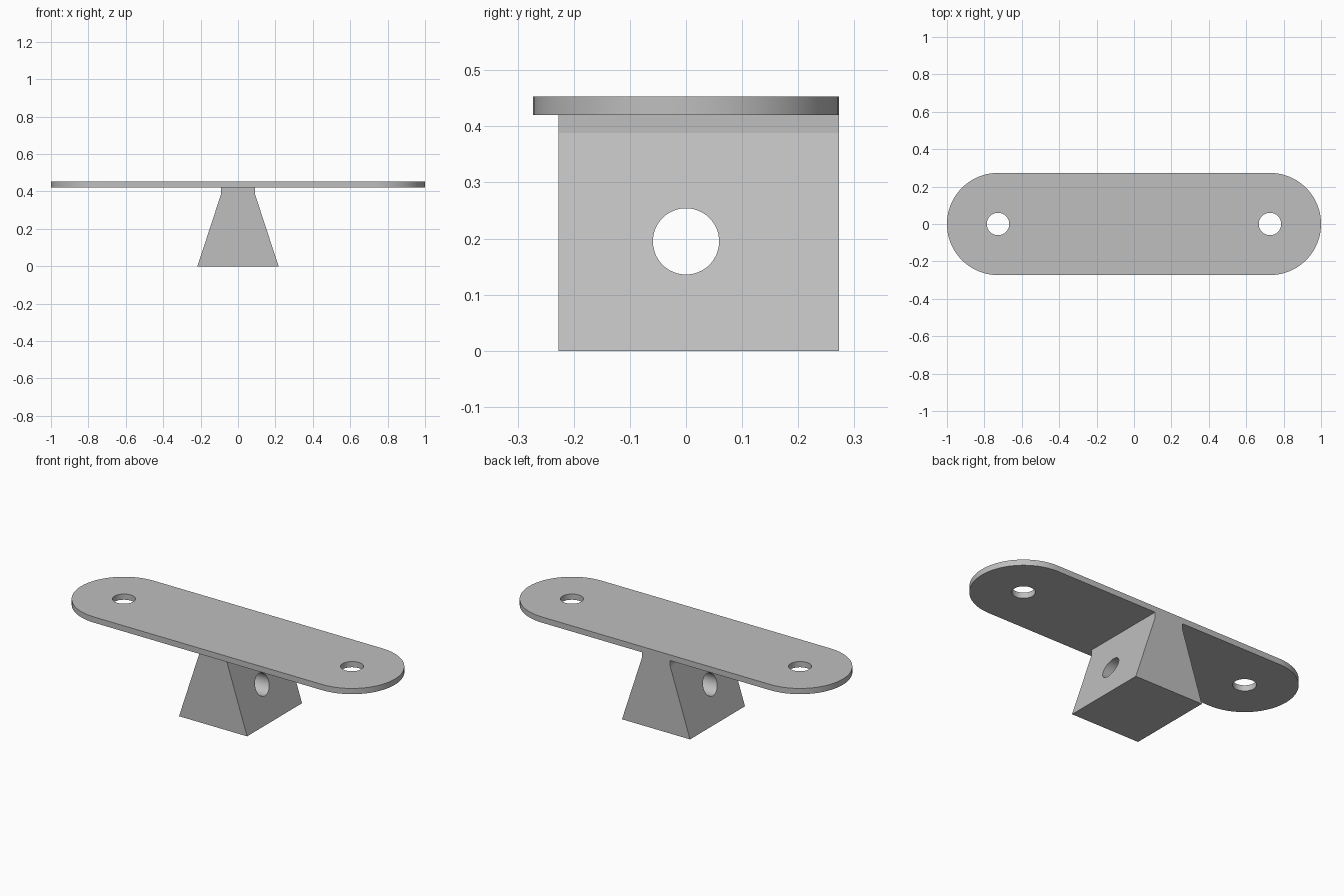
import bpy
import bmesh
from math import pi, cos, sin, radians
from mathutils import Matrix

cube = bpy.data.objects.get("Cube")
if cube:
    bpy.data.objects.remove(cube, do_unlink=True)

# Single metal colour
GREY = (0.52, 0.52, 0.52, 1)
metal = bpy.data.materials.new("plain grey metal")
metal.use_nodes = True
metal.diffuse_color = GREY
metal.node_tree.nodes["Principled BSDF"].inputs["Base Color"].default_value = GREY

PLATE_BOTTOM, PLATE_TOP = 0.42, 0.453
END_RADIUS, END_X = 0.273, 0.727
HOLE_RADIUS = 0.06


def prism(name, outline, offset):
    """Extrude a closed outline of 3D points by an offset."""
    bm = bmesh.new()
    face = bm.faces.new([bm.verts.new(p) for p in outline])
    result = bmesh.ops.extrude_face_region(bm, geom=[face])
    moved = [v for v in result["geom"] if isinstance(v, bmesh.types.BMVert)]
    bmesh.ops.translate(bm, verts=moved, vec=offset)
    bmesh.ops.recalc_face_normals(bm, faces=bm.faces)
    mesh = bpy.data.meshes.new(name)
    bm.to_mesh(mesh)
    bm.free()
    obj = bpy.data.objects.new(name, mesh)
    bpy.context.collection.objects.link(obj)
    mesh.materials.append(metal)
    return obj


def drill(obj, centre, radius, axis):
    """Cut a round hole through an object along x or z."""
    turn = Matrix.Rotation(pi / 2, 4, "Y") if axis == "X" else Matrix()
    bm = bmesh.new()
    bmesh.ops.create_cone(bm, cap_ends=True, segments=64, radius1=radius,
                          radius2=radius, depth=1,
                          matrix=Matrix.Translation(centre) @ turn)
    mesh = bpy.data.meshes.new("hole_cutter")
    bm.to_mesh(mesh)
    bm.free()
    mesh.materials.append(metal)
    cutter = bpy.data.objects.new("hole_cutter", mesh)
    cutter.hide_render = True
    bpy.context.collection.objects.link(cutter)
    mod = obj.modifiers.new("hole", "BOOLEAN")
    mod.operation = "DIFFERENCE"
    mod.solver = "EXACT"
    mod.object = cutter
    bpy.context.view_layer.objects.active = obj
    bpy.ops.object.modifier_apply(modifier=mod.name)
    bpy.data.objects.remove(cutter, do_unlink=True)


# Mounting plate with rounded ends and a screw hole at each end
STEPS = 40
outline = []
for side, start in ((1, -pi / 2), (-1, pi / 2)):
    for i in range(STEPS + 1):
        a = start + pi * i / STEPS
        outline.append((side * END_X + END_RADIUS * cos(a),
                        END_RADIUS * sin(a), PLATE_BOTTOM))
plate = prism("mounting_plate", outline, (0, 0, PLATE_TOP - PLATE_BOTTOM))
for side in (1, -1):
    drill(plate, (side * END_X, 0, PLATE_TOP), HOLE_RADIUS, "Z")

# Tapered block with a short straight neck, flush with the plate at the back
half = [(0.217, 0), (0.09, 0.388), (0.09, PLATE_BOTTOM)]
profile = half + [(-x, z) for x, z in reversed(half)]
block = prism("tapered_block", [(x, -0.227, z) for x, z in profile], (0, 0.5, 0))
drill(block, (0, 0, 0.195), 0.059, "X")

# Smooth the curved walls, keep the edges crisp
for obj in (plate, block):
    bpy.ops.object.select_all(action="DESELECT")
    obj.select_set(True)
    bpy.context.view_layer.objects.active = obj
    bpy.ops.object.shade_smooth_by_angle(angle=radians(15))
